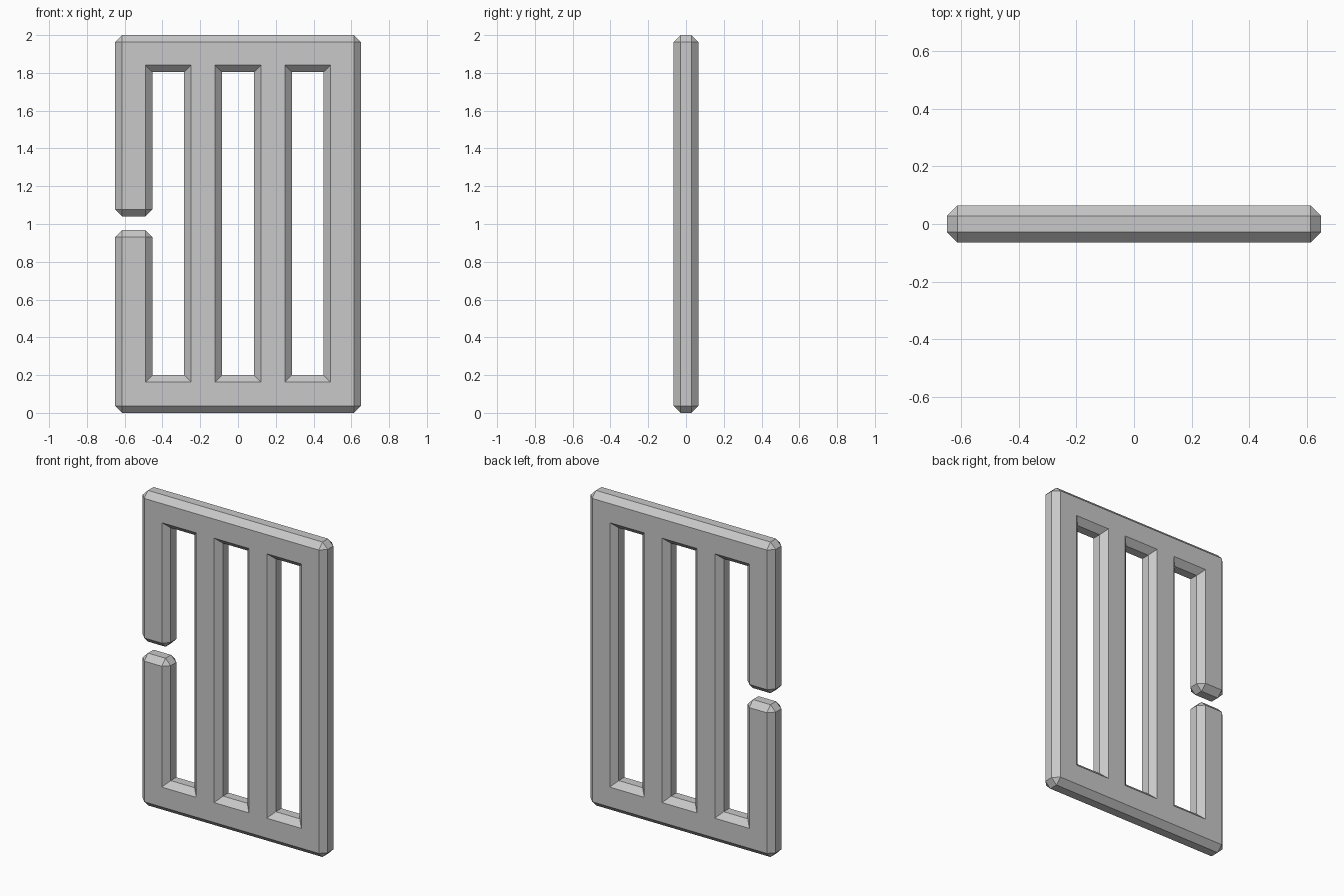
import bpy
import bmesh
from mathutils import Vector

cube = bpy.data.objects.get("Cube")
if cube:
    bpy.data.objects.remove(cube)

CH = 0.037                # chamfer width
HALF = 0.065              # half thickness
WALL = HALF - CH          # half height of the straight side wall
W, H = 0.65, 2.0          # half width, height
LOW, HIGH = 0.20, 1.805   # bottom and top of the openings
INNER, OUTER, MID = 0.285, 0.453, 0.085  # opening sides
GAP_LOW, GAP_HIGH = 0.967, 1.04

# Outlines run anticlockwise around the solid, clockwise around the holes
frame = [(-W, 0), (W, 0), (W, H), (-W, H), (-W, GAP_HIGH), (-OUTER, GAP_HIGH),
         (-OUTER, HIGH), (-INNER, HIGH), (-INNER, LOW), (-OUTER, LOW),
         (-OUTER, GAP_LOW), (-W, GAP_LOW)]


def slot(x0, x1):
    return [(x0, LOW), (x0, HIGH), (x1, HIGH), (x1, LOW)]


bm = bmesh.new()
rims = {-1: [], 1: []}


def add_outline(points):
    """Side wall, chamfers and corner triangles along one closed outline."""
    pts = [Vector(p) for p in points]
    n = len(pts)
    corners = []
    for i, p in enumerate(pts):
        d_in = (p - pts[i - 1]).normalized()
        d_out = (pts[(i + 1) % n] - p).normalized()
        convex = d_in.cross(d_out) > 0
        inward = Vector((-d_in.y - d_out.y, d_in.x + d_out.x))
        ends = (p - d_in * CH, p + d_out * CH) if convex else (p,)
        corner = {}
        for s in (-1, 1):
            q = p + inward * CH
            rim = bm.verts.new((q.x, s * HALF, q.y))
            wall = [bm.verts.new((e.x, s * WALL, e.y)) for e in ends]
            corner[s] = (rim, wall)
        corners.append(corner)
    for i, a in enumerate(corners):
        b = corners[(i + 1) % n]
        for s in (-1, 1):
            bm.faces.new((a[s][0], b[s][0], b[s][1][0], a[s][1][-1]))
            if len(a[s][1]) == 2:
                bm.faces.new((a[s][0], a[s][1][1], a[s][1][0]))
            rims[s].append(bm.edges.get((a[s][0], b[s][0])))
        bm.faces.new((a[-1][1][-1], b[-1][1][0], b[1][1][0], a[1][1][-1]))
        if len(a[1][1]) == 2:
            bm.faces.new((a[-1][1][0], a[-1][1][1], a[1][1][1], a[1][1][0]))


# Frame with a broken side bar, then the two closed openings
add_outline(frame)
add_outline(slot(-MID, MID))
add_outline(slot(INNER, OUTER))

# Flat front and back
for s in (-1, 1):
    bmesh.ops.triangle_fill(bm, edges=rims[s], use_beauty=True,
                            normal=(0, s, 0))
bmesh.ops.recalc_face_normals(bm, faces=bm.faces)

mesh = bpy.data.meshes.new("barred_panel")
bm.to_mesh(mesh)
bm.free()
panel = bpy.data.objects.new("barred_panel", mesh)
bpy.context.collection.objects.link(panel)

# Plain grey
grey = bpy.data.materials.new("grey")
grey.use_nodes = True
colour = (0.58, 0.58, 0.58, 1)
grey.diffuse_color = colour
grey.node_tree.nodes["Principled BSDF"].inputs["Base Color"].default_value = colour
mesh.materials.append(grey)
